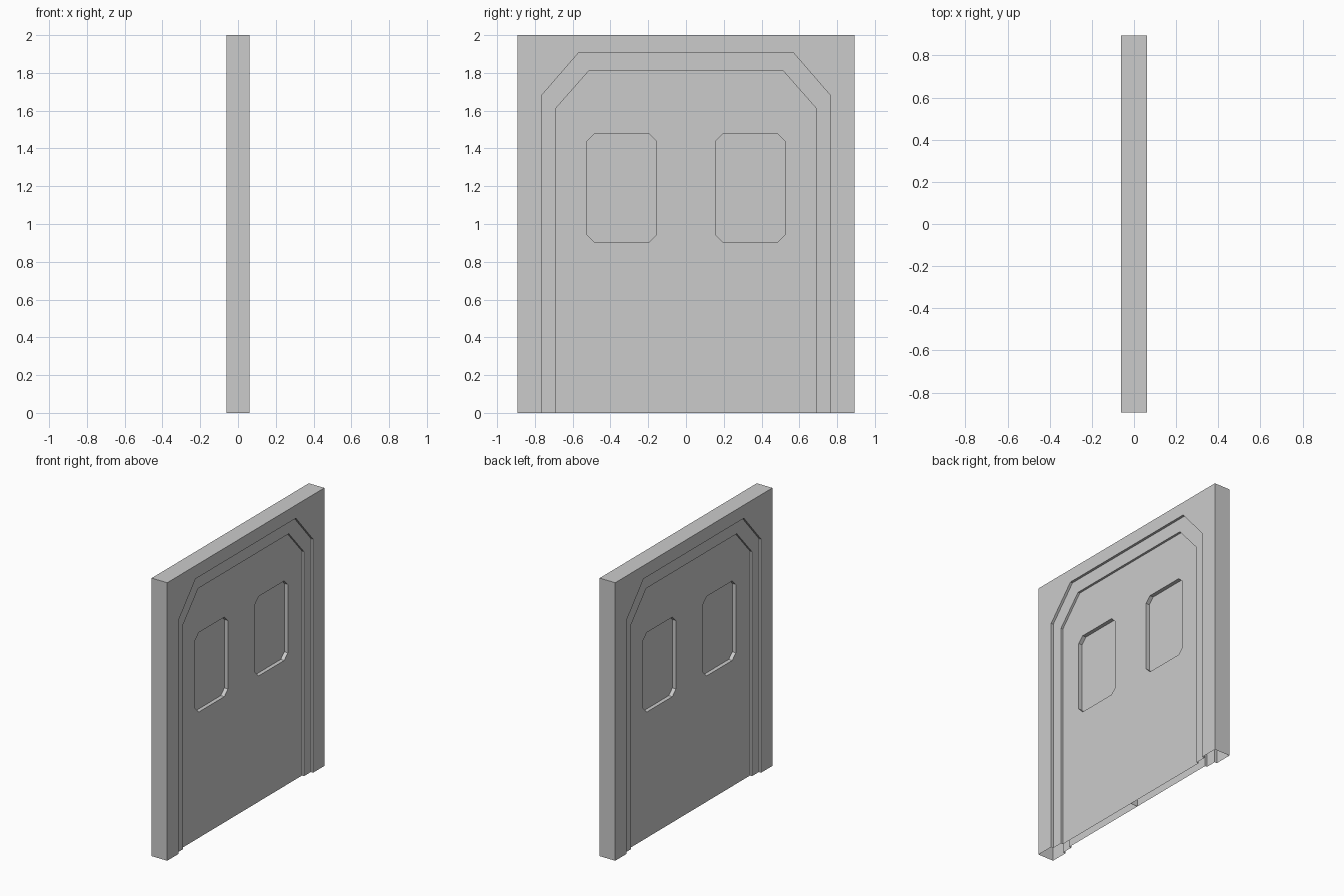
import bpy, bmesh

if "Cube" in bpy.data.objects:
    bpy.data.objects.remove(bpy.data.objects["Cube"])

# Depths (half thickness) of each layer, the door is mirrored front/back and left/right
X_FRAME, X_TRIM, X_LEAF, X_GLASS = 0.062, 0.044, 0.028, 0.0
W, H = 0.893, 2.0

outer_arch = [(0, 1.905), (0.57, 1.905), (0.765, 1.68), (0.765, 0)]
inner_arch = [(0, 1.81), (0.515, 1.81), (0.687, 1.615), (0.687, 0)]


def chamfered_rect(y0, y1, z0, z1, c):
    return [(y0 + c, z0), (y1 - c, z0), (y1, z0 + c), (y1, z1 - c),
            (y1 - c, z1), (y0 + c, z1), (y0, z1 - c), (y0, z0 + c)]


window = chamfered_rect(0.155, 0.526, 0.905, 1.477, 0.04)


def part(name, x, outlines, walls, mirror_x=True):
    """Flat panel at depth x (later outlines are holes) plus walls running to another depth."""
    bm = bmesh.new()
    edges = []
    for pts in outlines:
        vs = [bm.verts.new((x, y, z)) for y, z in pts]
        edges += [bm.edges.new((vs[i], vs[i - 1])) for i in range(len(vs))]
    bmesh.ops.triangle_fill(bm, edges=edges, use_beauty=True, normal=(1, 0, 0))
    for path, x_end in walls:
        for (ya, za), (yb, zb) in zip(path, path[1:]):
            bm.faces.new([bm.verts.new(p) for p in
                          ((x, ya, za), (x, yb, zb), (x_end, yb, zb), (x_end, ya, za))])
    bmesh.ops.remove_doubles(bm, verts=bm.verts, dist=1e-5)
    bmesh.ops.recalc_face_normals(bm, faces=bm.faces)
    panel = next(f for f in bm.faces if abs(f.normal.x) > 0.9)
    if panel.normal.x < 0:
        bmesh.ops.reverse_faces(bm, faces=bm.faces)
    bmesh.ops.dissolve_limit(bm, angle_limit=0.01, verts=bm.verts, edges=bm.edges)
    mesh = bpy.data.meshes.new(name)
    bm.to_mesh(mesh)
    bm.free()
    ob = bpy.data.objects.new(name, mesh)
    bpy.context.collection.objects.link(ob)
    mod = ob.modifiers.new("mirror", 'MIRROR')
    mod.use_axis = (mirror_x, True, False)
    return ob


# Outer frame: face, outside walls and the first step inward (bottom left open)
rim = [(W, 0), (W, H), (0, H)]
part("door_frame", X_FRAME, [rim + outer_arch], [(rim, 0), (outer_arch, X_TRIM)])

# Stepped arch trim between frame and door leaves
part("arch_trim", X_TRIM, [outer_arch[::-1] + inner_arch], [(inner_arch, X_LEAF)])

# Pair of door leaves with window openings and a centre seam wall
seam = [(0, 0), (0, 1.81)]
part("door_leaf", X_LEAF, [inner_arch + [(0, 0)], window],
     [(window + window[:1], X_GLASS), (seam, 0)])

# Window panes at mid thickness
part("window_pane", X_GLASS, [window], [], mirror_x=False)
